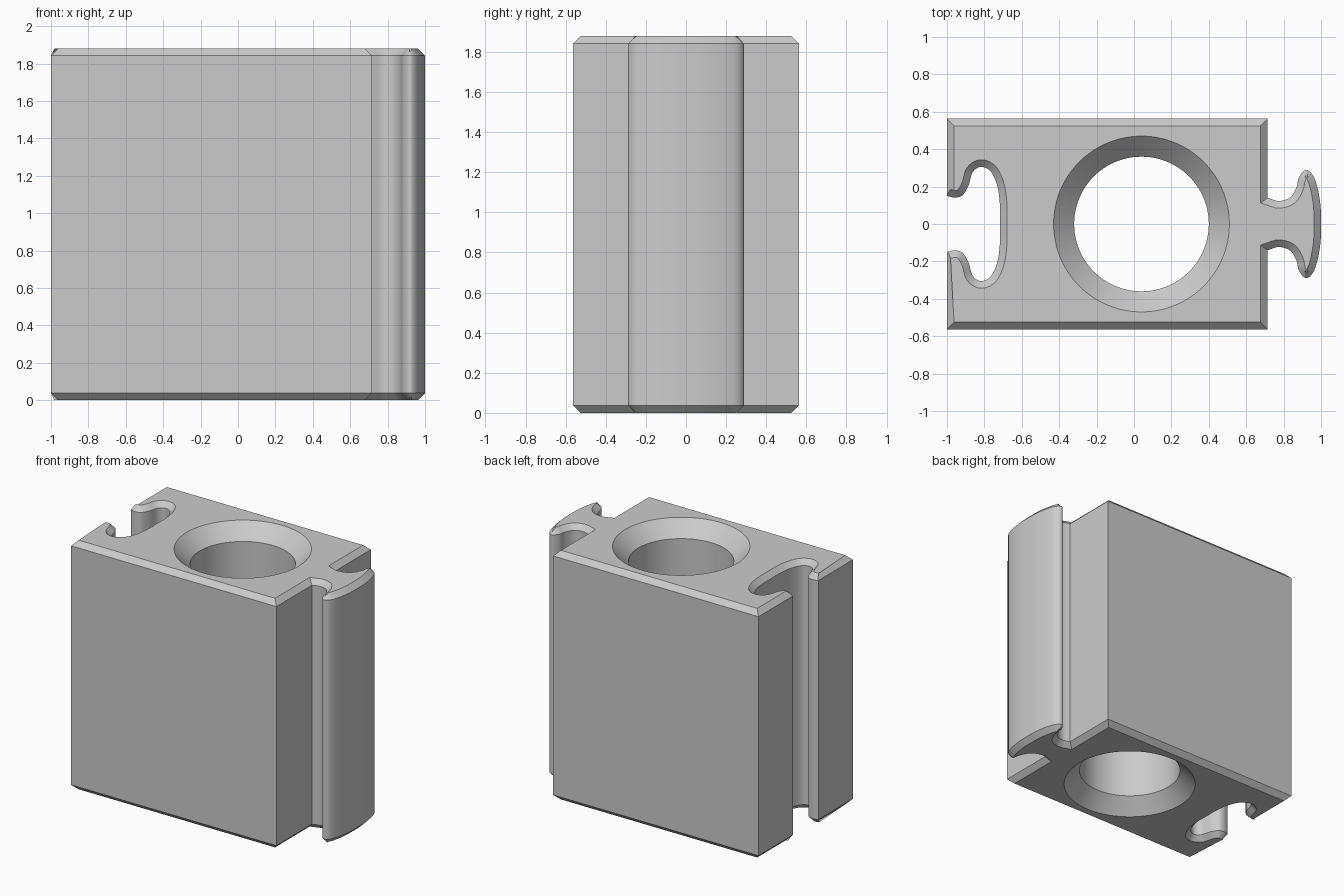
import bpy, bmesh, math
from mathutils import Vector

cube = bpy.data.objects.get("Cube")
if cube:
    bpy.data.objects.remove(cube, do_unlink=True)

HEIGHT, CHAMFER = 1.88, 0.038
HALF_DEPTH, BODY_RIGHT = 0.563, 0.715
HOLE_X, HOLE_R, RIM_R, RIM_DEPTH = 0.04, 0.36, 0.47, 0.11


def spline(points, steps=5):
    """Smooth curve through the points (Catmull-Rom)."""
    p = [Vector(q) for q in points]
    p = [2 * p[0] - p[1]] + p + [2 * p[-1] - p[-2]]
    out = []
    for a, b, c, d in zip(p, p[1:], p[2:], p[3:]):
        for i in range(steps):
            t = i / steps
            out.append(0.5 * (2 * b + (c - a) * t + (2 * a - 5 * b + 4 * c - d) * t ** 2
                              + (3 * b - a - 3 * c + d) * t ** 3))
    return out + [p[-2]]


def inset(loop, dist):
    """Mitred inset of a clockwise outline."""
    out = []
    for i, p in enumerate(loop):
        d1 = (p - loop[i - 1]).normalized()
        d2 = (loop[(i + 1) % len(loop)] - p).normalized()
        n1, n2 = Vector((d1.y, -d1.x)), Vector((d2.y, -d2.x))
        out.append(p + (n1 + n2) * dist / (1 + n1.dot(n2)))
    return out


def circle(radius, count=96):
    return [Vector((HOLE_X + radius * math.cos(k * math.tau / count),
                    radius * math.sin(k * math.tau / count))) for k in range(count)]


# Half outline: socket, body corners, tongue; then mirrored front to back
socket = spline([(-0.717, 0), (-0.717, 0.1), (-0.73, 0.2), (-0.765, 0.28), (-0.818, 0.305),
                 (-0.862, 0.278), (-0.885, 0.205), (-0.918, 0.153), (-0.96, 0.141), (-1, 0.15)])
tongue = spline([(BODY_RIGHT, 0.14), (0.775, 0.123), (0.835, 0.142), (0.868, 0.195),
                 (0.882, 0.25), (0.917, 0.289), (0.956, 0.262), (0.982, 0.19),
                 (0.998, 0.09), (1, 0)])
half = socket + [Vector((-1, HALF_DEPTH)), Vector((BODY_RIGHT, HALF_DEPTH))] + tongue
outline = half + [Vector((p.x, -p.y)) for p in reversed(half[1:-1])]
small = inset(outline, CHAMFER)

bm = bmesh.new()


def skin(rings):
    """Join stacked (outline, z) rings by quads and return the end loops."""
    rows = [[bm.verts.new((p.x, p.y, z)) for p in pts] for pts, z in rings]
    for low, high in zip(rows, rows[1:]):
        for i in range(len(low)):
            bm.faces.new((low[i - 1], low[i], high[i], high[i - 1]))
    return rows[0], rows[-1]


# Chamfered outer wall and countersunk through-hole
wall = skin([(small, 0), (outline, CHAMFER), (outline, HEIGHT - CHAMFER), (small, HEIGHT)])
bore = skin([(circle(RIM_R), 0), (circle(HOLE_R), RIM_DEPTH),
             (circle(HOLE_R), HEIGHT - RIM_DEPTH), (circle(RIM_R), HEIGHT)])

# Flat ends around the hole
for outer, inner in zip(wall, bore):
    edges = [bm.edges.get((r[i - 1], r[i])) for r in (outer, inner) for i in range(len(r))]
    bmesh.ops.triangle_fill(bm, edges=edges, use_beauty=True)
bmesh.ops.recalc_face_normals(bm, faces=bm.faces[:])

mesh = bpy.data.meshes.new("connector_block")
bm.to_mesh(mesh)
bm.free()
block = bpy.data.objects.new("connector_block", mesh)
bpy.context.collection.objects.link(block)

# Plain grey
grey = bpy.data.materials.new("grey")
grey.use_nodes = True
colour = (0.6, 0.6, 0.6, 1)
grey.diffuse_color = colour
grey.node_tree.nodes["Principled BSDF"].inputs["Base Color"].default_value = colour
mesh.materials.append(grey)

bpy.ops.object.select_all(action='DESELECT')
block.select_set(True)
bpy.context.view_layer.objects.active = block
bpy.ops.object.shade_smooth_by_angle(angle=math.radians(30))
